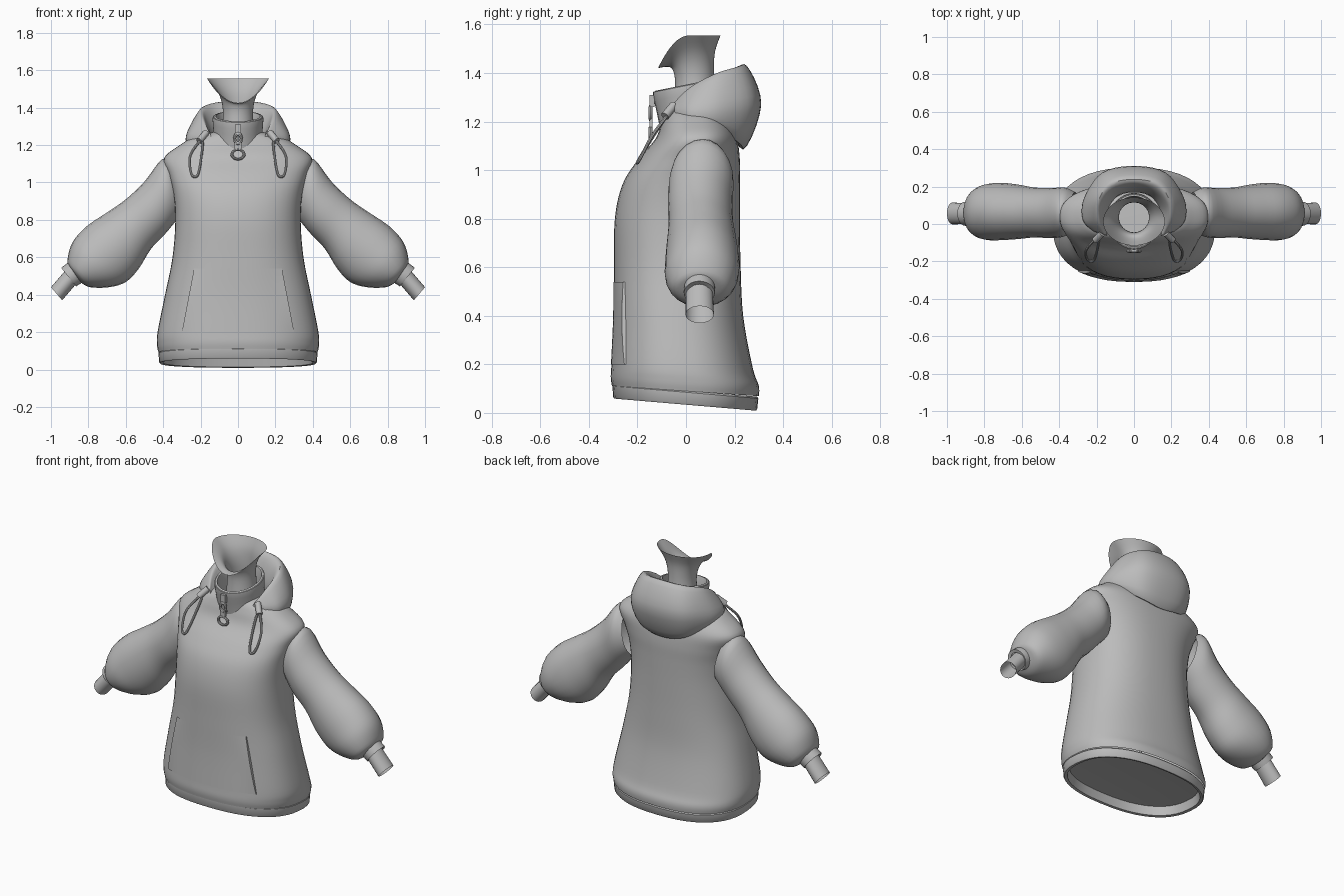
import bpy, bmesh
from math import sin, cos, pi, radians, copysign
from mathutils import Vector

cube = bpy.data.objects.get("Cube")
if cube:
    bpy.data.objects.remove(cube, do_unlink=True)

grey = bpy.data.materials.new("plain grey")
grey.use_nodes = True
COLOUR = (0.5, 0.5, 0.5, 1)
grey.diffuse_color = COLOUR
grey.node_tree.nodes["Principled BSDF"].inputs["Base Color"].default_value = COLOUR
SIDES = 48


def finish(obj, angle=40):
    """Apply the material and smooth shading."""
    obj.data.materials.clear()
    obj.data.materials.append(grey)
    bpy.ops.object.select_all(action="DESELECT")
    obj.select_set(True)
    bpy.context.view_layer.objects.active = obj
    bpy.ops.object.shade_smooth_by_angle(angle=radians(angle))
    return obj


def spline(keys, steps=4, closed=False):
    """Smooth interpolation through a list of number tuples."""
    count = len(keys)
    result = []
    for i in range(count if closed else count - 1):
        if closed:
            picks = [keys[(i + k) % count] for k in (-1, 0, 1, 2)]
        else:
            picks = [keys[min(max(i + k, 0), count - 1)] for k in (-1, 0, 1, 2)]
        a, b, c, d = (Vector(p) for p in picks)
        for s in range(steps):
            t = s / steps
            result.append(b + (c - a) * (t / 2)
                          + (a * 2 - b * 5 + c * 4 - d) * (t * t / 2)
                          + (b * 3 - a - c * 3 + d) * (t ** 3 / 2))
    if not closed:
        result.append(Vector(keys[-1]))
    return result


def loft(name, rows, closed=True, cap_start=False, cap_end=False, thickness=0):
    """Skin a list of point rows with quads."""
    bm = bmesh.new()
    grid = [[bm.verts.new(p) for p in row] for row in rows]
    count = len(rows[0])
    for low, high in zip(grid, grid[1:]):
        for j in range(count if closed else count - 1):
            k = (j + 1) % count
            bm.faces.new((low[j], low[k], high[k], high[j]))
    if cap_start:
        bm.faces.new(grid[0])
    if cap_end:
        bm.faces.new(grid[-1])
    bmesh.ops.recalc_face_normals(bm, faces=bm.faces)
    mesh = bpy.data.meshes.new(name)
    bm.to_mesh(mesh)
    bm.free()
    obj = bpy.data.objects.new(name, mesh)
    bpy.context.collection.objects.link(obj)
    if thickness:
        solid = obj.modifiers.new("thickness", "SOLIDIFY")
        solid.thickness = thickness
        solid.offset = -1
    return finish(obj)


def power(value, exponent):
    return copysign(abs(value) ** exponent, value)


def oval(z, half_width, front, back, tilt=0.0, shape=2.0):
    """Horizontal rounded ring; tilt lowers or raises it towards the back."""
    middle, depth = (front + back) / 2, (back - front) / 2
    ring = []
    for i in range(SIDES):
        a = 2 * pi * i / SIDES
        y = middle + depth * power(sin(a), 2 / shape)
        ring.append((half_width * power(cos(a), 2 / shape), y, z + tilt * (y - middle)))
    return ring


def tube(name, points, radius, cyclic=False):
    """Round cord through the given points."""
    curve = bpy.data.curves.new(name, "CURVE")
    curve.dimensions = "3D"
    curve.bevel_depth = radius
    curve.bevel_resolution = 2
    line = curve.splines.new("POLY")
    path = spline(points, 6, cyclic)
    line.points.add(len(path) - 1)
    for point, co in zip(line.points, path):
        point.co = (*co, 1)
    line.use_cyclic_u = cyclic
    obj = bpy.data.objects.new(name, curve)
    bpy.context.collection.objects.link(obj)
    bpy.ops.object.select_all(action="DESELECT")
    obj.select_set(True)
    bpy.context.view_layer.objects.active = obj
    bpy.ops.object.convert(target="MESH")
    return finish(bpy.context.object)


def box(name, location, size):
    bpy.ops.mesh.primitive_cube_add(size=1, location=location)
    obj = bpy.context.object
    obj.name = name
    obj.scale = size
    bevel = obj.modifiers.new("bevel", "BEVEL")
    bevel.width = 0.003
    return finish(obj)


# Torso: height, half width, front, back
body_keys = [(.09, .425, -.305, .3), (.13, .433, -.31, .3), (.2, .43, -.306, .275),
             (.4, .39, -.297, .236), (.6, .35, -.296, .225), (.8, .335, -.293, .222),
             (.94, .345, -.262, .222), (1.04, .37, -.2, .222), (1.13, .395, -.125, .21),
             (1.2, .31, -.1, .18), (1.24, .24, -.085, .16), (1.27, .13, -.07, .14)]
body = spline(body_keys, 5)
loft("torso", [oval(z, w, f, b, -.085 * max(0, 1 - z / .5), 2.4) for z, w, f, b in body])

# Hem band, folded inside, and the closing panel within it
hem_keys = [(.09, .39, -.27, .265), (.037, .4, -.28, .275), (.034, .417, -.296, .288),
            (.04, .422, -.3, .293), (.085, .425, -.303, .298), (.092, .418, -.298, .292)]
loft("hem_band", [oval(z, w, f, b, -.085, 2.4) for z, w, f, b in hem_keys])
loft("hem_lining", [oval(.09, .4, -.28, .275, -.085, 2.4),
                    oval(.092, .38, -.26, .255, -.085, 2.4)], cap_end=True)


def chest_y(x, z):
    """Front surface of the torso at a given place."""
    near = min(body, key=lambda key: abs(key[0] - z))
    low = [k for k in body if k[0] <= z][-1]
    high = [k for k in body if k[0] > z][0]
    key = low.lerp(high, (z - low[0]) / (high[0] - low[0])) if high[0] > low[0] else near
    middle, depth = (key[2] + key[3]) / 2, (key[3] - key[2]) / 2
    return middle - depth * (1 - abs(x / key[1]) ** 2.4) ** (1 / 2.4)


# Front pocket, lifted at its slanted openings
pocket = []
for i in range(13):
    t = i / 12
    z, edge = .2 + .34 * t, .3 - .065 * t
    row = []
    for j in range(-12, 13):
        x = edge * j / 12
        lift = .003 + .013 * abs(j / 12) ** 6 * sin(pi * (.1 + .8 * t))
        row.append((x, chest_y(x, z) - lift, z))
    pocket.append([(row[0][0], row[0][1] + .03, z)] + row + [(row[-1][0], row[-1][1] + .03, z)])
loft("front_pocket", pocket, closed=False)

# Sleeve: upper x, z, lower x, z, front y, back y
sleeve_keys = [(.34, 1.1, .29, .84, -.02, .17), (.405, 1.125, .335, .79, -.065, .195),
               (.5, 1.005, .385, .73, -.075, .192), (.6, .91, .465, .645, -.072, .195),
               (.7, .84, .53, .54, -.08, .21), (.81, .765, .6, .468, -.086, .22),
               (.885, .68, .69, .44, -.085, .212), (.912, .585, .79, .44, -.055, .175),
               (.9, .55, .84, .465, -.005, .115)]
# Cuff and wrist in the same form
cuff_keys = [(.885, .59, .8, .485, -.005, .118), (.94, .548, .86, .448, -.01, .12),
             (.945, .543, .865, .444, -.008, .118), (.93, .53, .875, .46, .01, .1)]
wrist_keys = [(.91, .545, .85, .475, .0, .11), (1, .44, .94, .37, -.002, .115)]


def limb(name, keys, side, **options):
    rows = []
    for ux, uz, lx, lz, front, back in keys:
        ring = []
        for i in range(SIDES // 2):
            a = 4 * pi * i / SIDES
            c = cos(a) / 2
            ring.append((side * ((ux + lx) / 2 + (ux - lx) * c),
                         (front + back) / 2 + (back - front) / 2 * sin(a),
                         (uz + lz) / 2 + (uz - lz) * c))
        rows.append(ring)
    return loft(name, rows, **options)


# Cord: loop hanging from the hood end
cord_points = [(.19, -.085, 1.215), (.196, -.135, 1.14), (.212, -.19, 1.05),
               (.232, -.2, 1.03), (.252, -.185, 1.055), (.256, -.14, 1.14), (.21, -.085, 1.215)]

for side, word in ((1, "left"), (-1, "right")):
    limb(word + "_sleeve", spline(sleeve_keys, 4), side)
    limb(word + "_cuff", cuff_keys, side)
    limb(word + "_wrist", wrist_keys, side)
    tube(word + "_drawstring", [(side * x, y, z) for x, y, z in cord_points], .007, True)
    bpy.ops.mesh.primitive_cylinder_add(vertices=16, radius=.018, depth=.07)
    toggle = bpy.context.object
    toggle.name = word + "_cord_toggle"
    toggle.location = (side * .188, -.068, 1.245)
    toggle.rotation_euler = Vector((side * -.5, .5, .6)).to_track_quat("Z", "Y").to_euler()
    finish(toggle)

# Hood folded down behind the neck: inner, rim, crest, outer, underside
hood_half = [
    [(0, .17, 1.24), (0, .2, 1.39), (0, .25, 1.43), (0, .31, 1.27), (0, .235, 1.085)],
    [(.09, .15, 1.24), (.11, .17, 1.38), (.13, .225, 1.42), (.17, .275, 1.27), (.14, .22, 1.11)],
    [(.14, .08, 1.22), (.165, .09, 1.345), (.2, .13, 1.395), (.265, .14, 1.26), (.24, .13, 1.17)],
    [(.14, 0, 1.21), (.165, 0, 1.3), (.2, .02, 1.34), (.27, .02, 1.25), (.25, .02, 1.18)],
    [(.13, -.07, 1.18), (.145, -.06, 1.25), (.165, -.055, 1.27), (.215, -.04, 1.24),
     (.19, -.05, 1.17)]]
mirrored = [[(-x, y, z) for x, y, z in section] for section in hood_half[:0:-1]]
sections = [spline(section, 5, True) for section in mirrored + hood_half]
columns = [spline(list(column), 5) for column in zip(*sections)]
loft("hood", [list(row) for row in zip(*columns)], cap_start=True, cap_end=True)

# Standing collar
collar_keys = [(1.17, .135, -.1, .165), (1.25, .13, -.115, .165), (1.34, .136, -.135, .165),
               (1.352, .128, -.13, .157), (1.34, .115, -.115, .145), (1.2, .11, -.09, .14)]
loft("collar", [oval(z, w, f, b, .2) for z, w, f, b in spline(collar_keys, 3)])

# Neck flaring to an open jaw line that dips at the chin
neck_rows = []
for z, w, f, b, dip in spline([(1.15, .1, -.06, .14, 0), (1.33, .082, -.045, .12, 0),
                               (1.42, .085, -.05, .115, .02), (1.49, .112, -.07, .12, .065),
                               (1.555, .165, -.115, .142, .135)], 4):
    neck_rows.append([(x, y, z - dip * max(0, 1 - (x / w) ** 2) * (y < (f + b) / 2))
                      for x, y, z in oval(z, w, f, b)])
loft("neck", neck_rows)

# Zip with its hanging pull
tube("zip_line", [(0, -.133, 1.31), (0, -.116, 1.24), (0, -.104, 1.18)], .005)
box("zip_slider", (0, -.14, 1.285), (.03, .02, .05))
box("zip_pull", (0, -.144, 1.195), (.035, .012, .035))
for name, z, radius, stretch in (("zip_link", 1.235, .018, 1.4), ("zip_ring", 1.15, .032, .8)):
    bpy.ops.mesh.primitive_torus_add(major_radius=radius, minor_radius=.008, major_segments=24,
                                     minor_segments=8, location=(0, -.146, z),
                                     rotation=(pi / 2, 0, 0))
    ring = bpy.context.object
    ring.name = name
    ring.scale = (1, stretch, 1)
    finish(ring)
